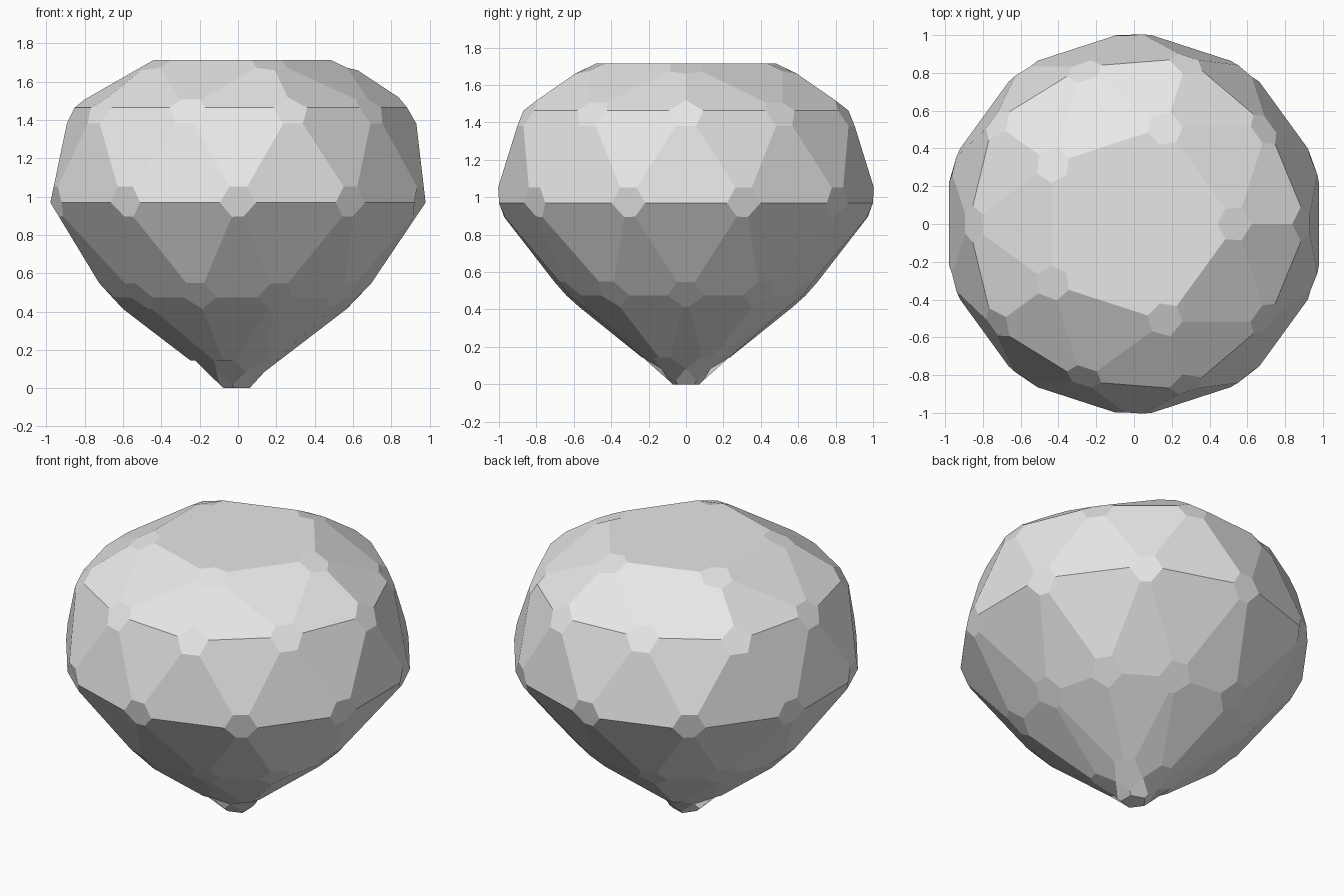
import bpy
import bmesh

# Remove the default object
cube = bpy.data.objects.get("Cube")
if cube:
    bpy.data.objects.remove(cube, do_unlink=True)

# Single stone colour
stone = bpy.data.materials.new("pale_grey_stone")
stone.use_nodes = True
grey = (0.8, 0.8, 0.8, 1.0)
stone.diffuse_color = grey
stone.node_tree.nodes["Principled BSDF"].inputs["Base Color"].default_value = grey

# Rings of the gem: (lowest unit-sphere height, sideways scale, new height)
RINGS = [
    (0.7, 1.03, 1.71),    # flat table
    (0.3, 1.03, 1.46),    # crown
    (-0.2, 1.03, 0.965),  # girdle
    (-0.7, 0.76, 0.47),   # pavilion
    (-0.95, 0.323, 0.08), # tip ring
    (-2.0, 0.0, -0.07),   # tip
]

# Shape a faceted sphere into a gem
bm = bmesh.new()
bmesh.ops.create_icosphere(bm, subdivisions=2, radius=1.0)
for v in bm.verts:
    spread, height = next((s, h) for low, s, h in RINGS if v.co.z > low)
    v.co = (v.co.x * spread, v.co.y * spread, height)

# Cut every corner into a small facet
bmesh.ops.bevel(bm, geom=bm.verts[:], offset=0.0995, offset_type='OFFSET',
                segments=1, profile=0.5, affect='VERTICES', clamp_overlap=True)

# Rest the tip on the ground
floor = min(v.co.z for v in bm.verts)
bmesh.ops.translate(bm, verts=bm.verts[:], vec=(0, 0, -floor))
bmesh.ops.recalc_face_normals(bm, faces=bm.faces[:])

mesh = bpy.data.meshes.new("faceted_gem")
bm.to_mesh(mesh)
bm.free()
mesh.materials.append(stone)
gem = bpy.data.objects.new("faceted_gem", mesh)
bpy.context.collection.objects.link(gem)
